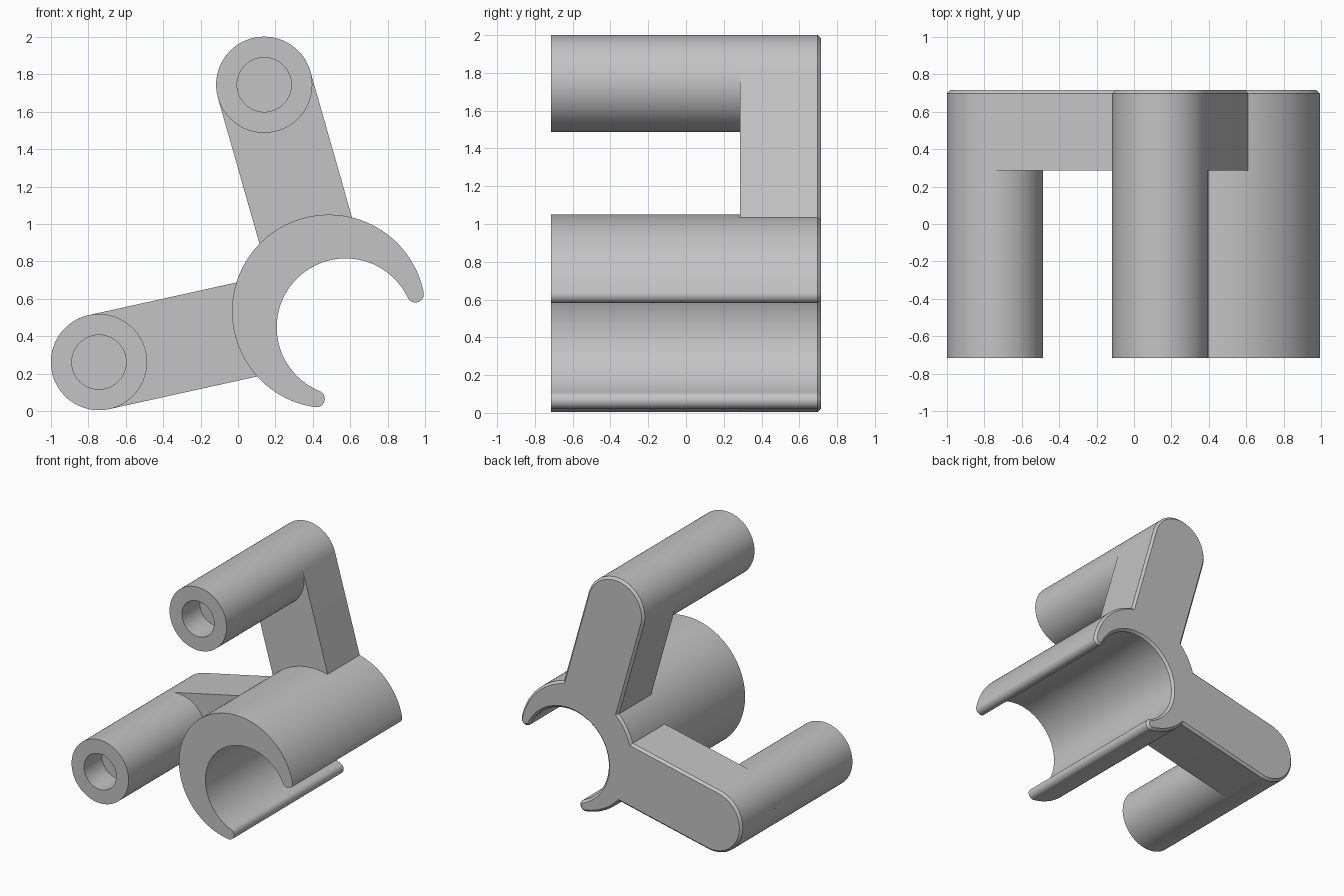
import bpy, bmesh, math
from mathutils import Vector, Matrix

if "Cube" in bpy.data.objects:
    bpy.data.objects.remove(bpy.data.objects["Cube"])

FRONT, BACK, ARM_FRONT = -0.715, 0.715, 0.285
CHAMFER = 0.018
BOSS_R, HOLE_R, HOLE_DEPTH = 0.257, 0.145, 0.23
OUTER, OUTER_R = Vector((0.485, 0.533)), 0.517
INNER, INNER_R = Vector((0.575, 0.448)), 0.368
TIP_R = 0.045

grey = bpy.data.materials.new("plain grey")
grey.use_nodes = True
grey.diffuse_color = (0.55, 0.55, 0.55, 1)
grey.node_tree.nodes["Principled BSDF"].inputs["Base Color"].default_value = (0.55, 0.55, 0.55, 1)


def finish(name, bm):
    bmesh.ops.recalc_face_normals(bm, faces=bm.faces[:])
    mesh = bpy.data.meshes.new(name)
    bm.to_mesh(mesh)
    bm.free()
    mesh.materials.append(grey)
    obj = bpy.data.objects.new(name, mesh)
    bpy.context.collection.objects.link(obj)
    bpy.ops.object.select_all(action='DESELECT')
    obj.select_set(True)
    bpy.context.view_layer.objects.active = obj
    bpy.ops.object.shade_smooth_by_angle(angle=math.radians(30))
    return obj


def extrude_outline(name, outline, y0, y1):
    """Extrude an x-z outline along y and chamfer its back rim."""
    bm = bmesh.new()
    base = bm.faces.new([bm.verts.new((p.x, y0, p.y)) for p in outline])
    new = bmesh.ops.extrude_face_region(bm, geom=[base], use_keep_orig=True)["geom"]
    moved = [v for v in new if isinstance(v, bmesh.types.BMVert)]
    bmesh.ops.translate(bm, verts=moved, vec=(0, y1 - y0, 0))
    rim = [e for e in bm.edges if all(abs(v.co.y - y1) < 1e-5 for v in e.verts)]
    bmesh.ops.recalc_face_normals(bm, faces=bm.faces[:])
    bmesh.ops.bevel(bm, geom=rim, offset=CHAMFER, segments=1, affect='EDGES',
                    clamp_overlap=False)
    return finish(name, bm)


def arc(centre, radius, a0, a1, steps):
    """Points along an arc, from angle a0 to a1."""
    angles = [a0 + (a1 - a0) * i / steps for i in range(steps + 1)]
    return [centre + radius * Vector((math.cos(a), math.sin(a))) for a in angles]


def angle_of(v):
    return math.atan2(v.y, v.x)


def circle_crossings(c0, r0, c1, r1):
    d = c1 - c0
    along = (r0 * r0 - r1 * r1 + d.length_squared) / (2 * d.length)
    side = math.sqrt(r0 * r0 - along * along)
    u = d.normalized()
    n = Vector((-u.y, u.x))
    return c0 + u * along + n * side, c0 + u * along - n * side


# Open crescent clip with rounded tips tangent to both arcs
upper, lower = circle_crossings(OUTER, OUTER_R - TIP_R, INNER, INNER_R + TIP_R)
turn = 2 * math.pi
out0, out1 = angle_of(upper - OUTER), angle_of(lower - OUTER) % turn
in0, in1 = angle_of(upper - INNER), angle_of(lower - INNER) % turn
outline = arc(OUTER, OUTER_R, out0, out1, 96)
outline += arc(lower, TIP_R, out1, out1 + (in1 + math.pi - out1) % turn, 14)[1:]
outline += arc(INNER, INNER_R, in1, in0, 80)[1:]
outline += arc(upper, TIP_R, in0 - math.pi, in0 - math.pi + (out0 - in0 + math.pi) % turn, 14)[1:-1]
extrude_outline("clip", outline, FRONT, BACK)

# Two arms, each carrying a forward tube with a blind hole
for side, centre in (("upper", Vector((0.14, 1.744))), ("lower", Vector((-0.743, 0.262)))):
    u = (OUTER - centre).normalized()
    n = Vector((-u.y, u.x))
    a = angle_of(n)
    end = centre + u * 0.9
    plate = arc(centre, BOSS_R, a, a + math.pi, 48)
    plate += [end - n * BOSS_R, end + n * BOSS_R]
    extrude_outline(side + "_arm", plate, ARM_FRONT, BACK)

    floor = FRONT + HOLE_DEPTH
    profile = [(BOSS_R, ARM_FRONT), (BOSS_R, FRONT), (HOLE_R, FRONT),
               (HOLE_R, floor), (0, floor)]
    bm = bmesh.new()
    verts = [bm.verts.new((r, y, 0)) for r, y in profile]
    edges = [bm.edges.new(pair) for pair in zip(verts, verts[1:])]
    bmesh.ops.spin(bm, geom=verts + edges, cent=(0, 0, 0), axis=(0, 1, 0),
                   angle=turn, steps=96)
    bmesh.ops.remove_doubles(bm, verts=bm.verts[:], dist=1e-4)
    rim = [e for e in bm.edges if e.is_boundary]
    bmesh.ops.contextual_create(bm, geom=rim)
    bmesh.ops.transform(bm, matrix=Matrix.Translation((centre.x, 0, centre.y)),
                        verts=bm.verts[:])
    finish(side + "_tube", bm)
